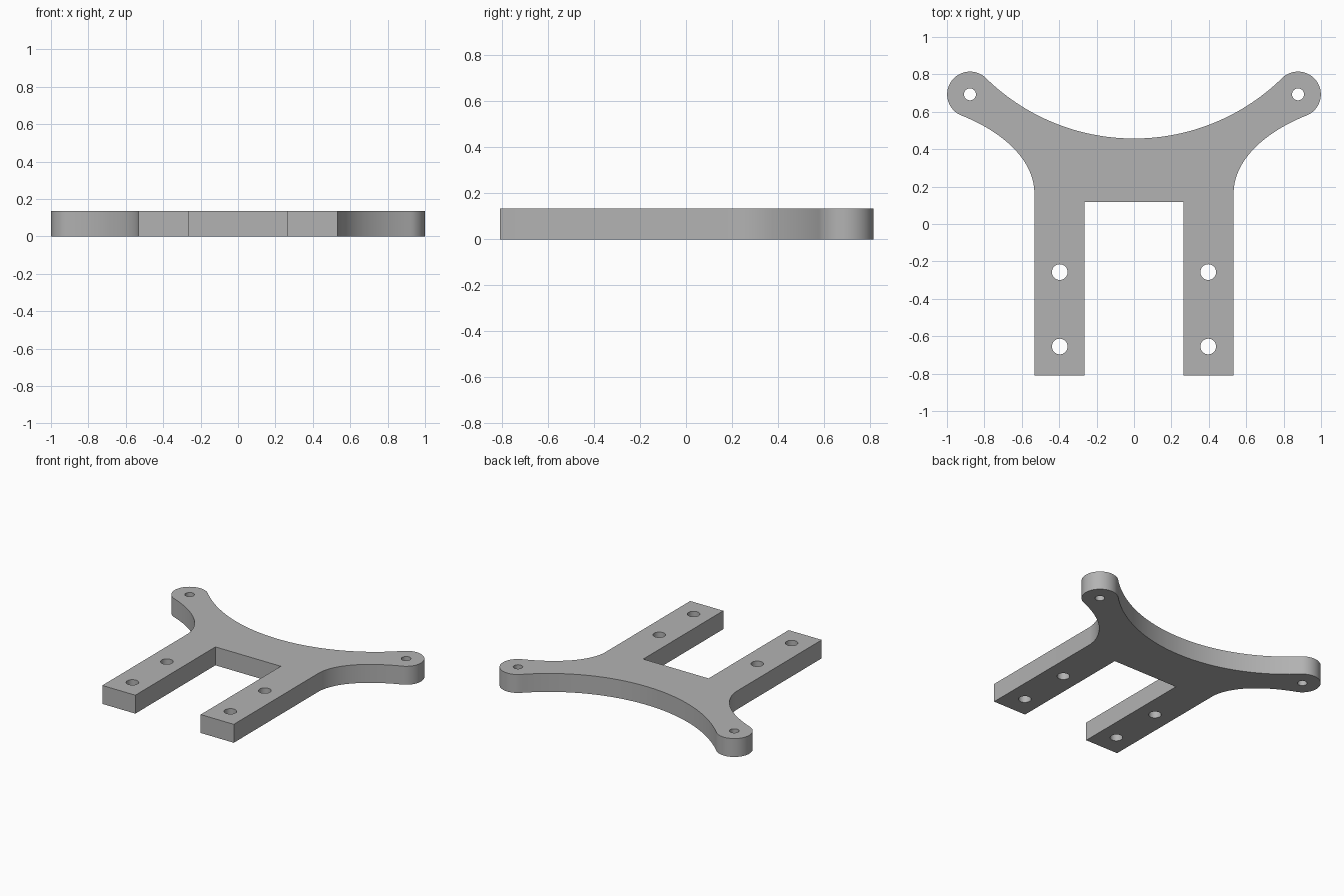
import bpy
import bmesh
from math import sin, cos, atan2, pi, tau, sqrt
from mathutils import Vector, geometry

cube = bpy.data.objects.get("Cube")
if cube:
    bpy.data.objects.remove(cube, do_unlink=True)

HEIGHT = 0.135
EAR = Vector((0.877, 0.693))
EAR_R = 0.122
BOTTOM = -0.81


def arc(centre, radius, a0, a1, n):
    """Points from angle a0 to a1, both ends included."""
    angles = [a0 + (a1 - a0) * i / n for i in range(n + 1)]
    return [Vector((centre[0] + radius * cos(a), centre[1] + radius * sin(a))) for a in angles]


def ear_angle(p):
    return atan2(p.y - EAR.y, p.x - EAR.x)


# Right half of the outline, from the notch round to the middle of the back edge
half = [Vector(p) for p in ((0.265, 0.117), (0.265, BOTTOM), (0.533, BOTTOM))]

# Curved flank from leg to ear
flank = geometry.interpolate_bezier(
    Vector((0.533, 0.18)), Vector((0.545, 0.36)),
    Vector((0.72, 0.50)), Vector((0.922, 0.58)), 25)
half += [p.to_2d() for p in flank]

# Rounded ear
ear_end = Vector((0.797, 0.785))
half += arc(EAR, EAR_R, ear_angle(flank[-1]), ear_angle(ear_end), 32)[1:]

# Broad concave back edge, ending on the centre line
dip = 0.457
rise = half[-1].y - dip
back_r = (half[-1].x ** 2 + rise ** 2) / (2 * rise)
back_centre = (0, dip + back_r)
start = atan2(half[-1].y - back_centre[1], half[-1].x)
half += arc(back_centre, back_r, start, -pi / 2, 32)[1:]

# Mirror to close the outline, then add the screw holes
outline = half + [Vector((-p.x, p.y)) for p in reversed(half[:-1])]
loops = [outline]
for side in (1, -1):
    for x, y, r in ((EAR.x, EAR.y, 0.032), (0.397, -0.257, 0.042), (0.397, -0.655, 0.042)):
        loops.append(arc((side * x, y), r, 0, tau, 32)[:-1])

# Fill the flat profile and extrude it into a plate
bm = bmesh.new()
for loop in loops:
    verts = [bm.verts.new((p.x, p.y, 0)) for p in loop]
    for a, b in zip(verts, verts[1:] + verts[:1]):
        bm.edges.new((a, b))
bmesh.ops.triangle_fill(bm, edges=bm.edges[:], use_beauty=True, normal=(0, 0, 1))
top = bmesh.ops.extrude_face_region(bm, geom=bm.faces[:], use_keep_orig=True)
bmesh.ops.translate(bm, vec=(0, 0, HEIGHT),
                    verts=[v for v in top["geom"] if isinstance(v, bmesh.types.BMVert)])
bmesh.ops.recalc_face_normals(bm, faces=bm.faces[:])

mesh = bpy.data.meshes.new("mounting_bracket")
bm.to_mesh(mesh)
bm.free()
bracket = bpy.data.objects.new("mounting_bracket", mesh)
bpy.context.collection.objects.link(bracket)

# Plain grey material
grey = bpy.data.materials.new("plain_grey")
grey.use_nodes = True
colour = (0.45, 0.45, 0.45, 1)
grey.diffuse_color = colour
grey.node_tree.nodes["Principled BSDF"].inputs["Base Color"].default_value = colour
mesh.materials.append(grey)

bpy.ops.object.select_all(action="DESELECT")
bracket.select_set(True)
bpy.context.view_layer.objects.active = bracket
bpy.ops.object.shade_smooth_by_angle(angle=pi / 6)
